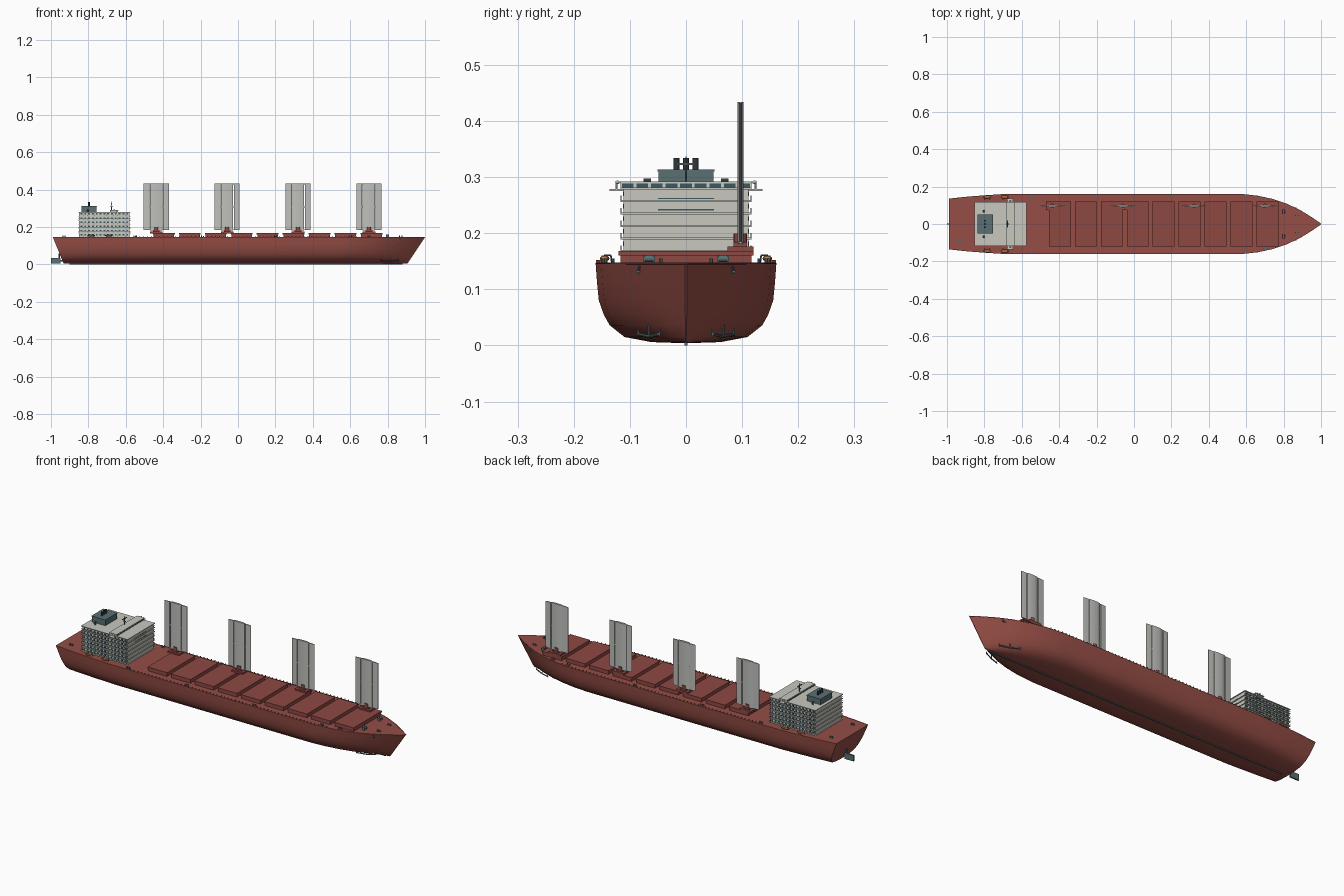
import bpy, bmesh, math
from mathutils import Matrix, Vector

if "Cube" in bpy.data.objects:
    bpy.data.objects.remove(bpy.data.objects["Cube"])

def mat(name, c):
    m = bpy.data.materials.new(name)
    m.diffuse_color = (*c, 1)
    m.use_nodes = True
    m.node_tree.nodes["Principled BSDF"].inputs["Base Color"].default_value = m.diffuse_color
    return m

RED = mat("hull_red", (0.30, 0.075, 0.06))
HATCH = mat("hatch_red", (0.27, 0.065, 0.055))
WHITE = mat("off_white", (0.58, 0.58, 0.53))
SAIL = mat("sail_grey", (0.52, 0.53, 0.50))
TEAL = mat("steel_teal", (0.10, 0.16, 0.17))
GLASS = mat("glass", (0.04, 0.10, 0.13))
DARK = mat("dark", (0.03, 0.04, 0.045))
ORANGE = mat("boat_orange", (0.55, 0.22, 0.07))
DECK = 0.146

class Part:
    """Collects primitives into one named object."""
    def __init__(self, name, material):
        self.name, self.m, self.bm = name, material, bmesh.new()

    def box(self, x0, x1, y0, y1, z0, z1):
        M = Matrix.Translation(((x0+x1)/2, (y0+y1)/2, (z0+z1)/2)) @ Matrix.Diagonal((x1-x0, y1-y0, z1-z0, 1))
        bmesh.ops.create_cube(self.bm, size=1, matrix=M)

    def rod(self, a, b, r, n=8, r2=None):
        a, b = Vector(a), Vector(b)
        d = b - a
        M = Matrix.Translation((a+b)/2) @ d.to_track_quat('Z', 'Y').to_matrix().to_4x4()
        bmesh.ops.create_cone(self.bm, cap_ends=True, segments=n, radius1=r,
                              radius2=r if r2 is None else r2, depth=d.length, matrix=M)

    def ball(self, c, s):
        bmesh.ops.create_uvsphere(self.bm, u_segments=12, v_segments=8, radius=1,
                                  matrix=Matrix.Translation(c) @ Matrix.Diagonal((*s, 1)))

    def prism(self, outline, z0, z1):
        lo = [self.bm.verts.new((x, y, z0)) for x, y in outline]
        hi = [self.bm.verts.new((x, y, z1)) for x, y in outline]
        n = len(lo)
        for i in range(n):
            self.bm.faces.new((lo[i], lo[(i+1) % n], hi[(i+1) % n], hi[i]))
        self.bm.faces.new(lo[::-1])
        self.bm.faces.new(hi)

    def done(self, smooth=False):
        bmesh.ops.recalc_face_normals(self.bm, faces=self.bm.faces)
        me = bpy.data.meshes.new(self.name)
        self.bm.to_mesh(me)
        self.bm.free()
        me.materials.append(self.m)
        ob = bpy.data.objects.new(self.name, me)
        bpy.context.collection.objects.link(ob)
        if smooth:
            bpy.ops.object.select_all(action='DESELECT')
            ob.select_set(True)
            bpy.context.view_layer.objects.active = ob
            bpy.ops.object.shade_smooth_by_angle(angle=math.radians(35))
        return ob

# Hull: one cross-section lofted along the plan outline, ends raked
PLAN = [(-0.99, .135), (-0.9, .145), (-0.8, .153), (-0.68, .161), (-0.3, .161), (0.2, .161), (0.57, .161),
        (0.66, .151), (0.74, .134), (0.82, .107), (0.89, .073), (0.95, .036), (1.0, .0015)]
SECTION = [(1, DECK), (.985, .112), (.965, .08), (.91, .055), (.845, .036), (.68, .015), (.38, .006), (0, .004)]

def half_width(x):
    for (xa, wa), (xb, wb) in zip(PLAN, PLAN[1:]):
        if x <= xb:
            return wa + (wb - wa) * (x - xa) / (xb - xa)
    return 0

p = Part("hull", RED)
rings = []
for x, w in PLAN:
    s = (x + 0.99) / 1.99
    ring = []
    for side, pts in ((1, SECTION), (-1, SECTION[-2::-1])):
        for f, z in pts:
            low = -0.932 + s * (0.905 + 0.932)
            ring.append(p.bm.verts.new((low + (x - low) * (z - .004) / (DECK - .004), side * f * w, z)))
    rings.append(ring)
for a, b in zip(rings, rings[1:]):
    for i in range(len(a) - 1):
        p.bm.faces.new((a[i], a[i+1], b[i+1], b[i]))
    p.bm.faces.new((a[-1], a[0], b[0], b[-1]))
p.bm.faces.new(rings[0])
p.bm.faces.new(rings[-1][::-1])
p.done(True)

p = Part("keel", TEAL)
p.box(-0.9, 0.88, -.003, .003, 0, .006)
p.done()

# Rudder and propeller at the stern
p = Part("rudder", TEAL)
p.box(-1.0, -0.948, -.004, .004, .004, .036)
p.rod((-0.956, 0, .03), (-0.956, 0, .06), .004)
p.rod((-0.95, 0, .02), (-0.92, 0, .02), .004)
p.done()

# Deck edge strip and railing
p = Part("deck_railing", RED)
for sd in (1, -1):
    for (xa, wa), (xb, wb) in zip(PLAN, PLAN[1:]):
        p.rod((xa, sd*(wa-.001), DECK), (xb, sd*max(wb-.001, 0), DECK), .0016, 6)
    for i in range(56):
        x = -0.55 + i * 0.0215
        y = sd * (half_width(x) - .002)
        p.box(x-.0018, x+.0018, y-.0018, y+.0018, DECK, DECK+.006)
p.done()

# Nine cargo hatches with coaming and overhanging cover
p = Part("cargo_hatches", HATCH)
for i in range(9):
    x = -0.455 + i * 0.1388
    p.box(x+.003, x+.114, -.117, .117, DECK-.002, .16)
    p.box(x, x+.117, -.12, .12, .16, .168)
p.done()

# Four rigid wing sails on pedestals along one side
sails, bases = Part("wing_sails", SAIL), Part("sail_pedestals", HATCH)
for i in range(4):
    cx, cy = -0.437 + i * 0.379, 0.097
    lens = [(-.034, .0), (-.03, .0035), (-.012, .0055), (.012, .0055), (.032, .0025)]
    sails.prism([(cx+x, cy+y) for x, y in lens] + [(cx+x, cy-y) for x, y in lens[:0:-1]], .182, .434)
    for s in (1, -1):
        flap = [(.036, .003), (.05, .0025), (.067, .0008), (.067, -.0008), (.05, -.0025), (.036, -.003)]
        sails.prism([(cx+s*x, cy+y) for x, y in flap], .184, .432)
        for z in (.186, .308, .43):
            sails.box(min(cx+s*.03, cx+s*.04), max(cx+s*.03, cx+s*.04), cy-.002, cy+.002, z-.002, z+.002)
    bases.box(cx-.034, cx+.034, cy-.023, cy+.023, .166, .176)
    bases.rod((cx, cy, .17), (cx, cy, .2), .012, 16)
    bases.box(cx-.018, cx+.018, cy-.012, cy+.012, .174, .184)
sails.done(True)
bases.done(True)

# Deckhouse: six storeys with slab ledges, side windows and balcony posts
p, g, r = Part("deckhouse", WHITE), Part("deckhouse_windows", GLASS), Part("balcony_rails", TEAL)
X0, X1, W, H = -0.853, -0.576, .117, .0223
p.box(X0+.004, X1-.004, -W+.006, W-.006, DECK-.002, .279)
for k in range(7):
    z = DECK + k * H
    p.box(X0, X1, -W, W, z-.0015, z+.002)
    if k == 6:
        break
    for sd in (1, -1):
        y = sd * (W - .0055)
        for j in range(13):
            x = X0 + .016 + j * .0204
            g.box(x-.005, x+.005, y-.001, y+.001, z+.009, z+.017)
            r.box(x+.0094, x+.0108, sd*(W-.001)-.0008, sd*(W-.001)+.0008, z, z+.009)
        r.box(X0, X1, sd*(W-.001)-.0008, sd*(W-.001)+.0008, z+.0085, z+.0098)
for z in (.262, .242):
    g.box(X1-.005, X1-.003, -.05, .05, z-.001, z+.001)
p.done()

# Navigating bridge with wings and window band
p = Part("bridge", WHITE)
p.box(-0.682, -0.642, -W, W, .279, .291)
p.box(-0.684, -0.640, -W-.001, W+.001, .289, .292)
p.box(-0.678, -0.646, -.136, .136, .2755, .2785)
for sd in (1, -1):
    for x in (-.676, -.648):
        p.rod((x, sd*.124, .278), (x, sd*.124, .29), .0015, 6)
    p.ball((-.662, sd*.122, .291), (.004, .004, .003))
    p.rod((-.676, sd*.134, .277), (-.648, sd*.134, .277), .002, 6)
p.done()
for i in range(9):
    y = -.104 + i * .026
    g.box(-.643, -.6405, y-.0105, y+.0105, .2805, .2885)
    g.box(-.6835, -.681, y-.0105, y+.0105, .2805, .2885)
g.done()
r.done()

# Radar mast
p = Part("radar_mast", TEAL)
p.rod((-.676, 0, .28), (-.676, 0, .337), .0022, 8, .0012)
p.box(-.679, -.673, -.018, .018, .322, .325)
p.box(-.684, -.668, -.002, .002, .308, .311)
p.done()

# Funnel casing with three exhaust pipes
p = Part("funnel_casing", TEAL)
p.box(-.836, -.756, -.049, .049, .279, .311)
p.box(-.838, -.754, -.051, .051, .310, .314)
p.done()
p = Part("exhaust_pipes", DARK)
for y in (-.017, 0, .017):
    p.rod((-.797, y, .312), (-.797, y, .334), .0052, 12)
p.done(True)

# Roof ventilators, mooring winches, bollards
p = Part("winches_and_vents", TEAL)
for sd in (1, -1):
    p.rod((-.803, sd*.068, .279), (-.803, sd*.068, .295), .003, 8)
    p.rod((-.803, sd*.062, .294), (-.803, sd*.076, .294), .0035, 10)
    p.rod((.8, sd*.056, .155), (.8, sd*.076, .155), .006, 12)
    for y in (.057, .075):
        p.box(.792, .808, sd*y-.0015, sd*y+.0015, DECK-.001, .161)
    for x, y in ((.6, .143), (.7, .13), (-.2, .148), (.2, .148), (-.55, .148), (.87, .045), (-.93, .09)):
        for d in (-.006, .006):
            p.rod((x+d, sd*y, DECK-.001), (x+d, sd*y, .155), .0028, 8)
        p.box(x-.01, x+.01, sd*y-.004, sd*y+.004, DECK-.001, .148)
p.done(True)

# Lifeboats on davits, two per side
p, d = Part("lifeboats", ORANGE), Part("davits", TEAL)
for sd in (1, -1):
    for x in (-.785, -.69):
        p.ball((x, sd*.145, .155), (.021, .0085, .005))
        p.box(x-.011, x+.011, sd*.145-.006, sd*.145+.006, .155, .1605)
        for dx in (-.013, .013):
            d.rod((x+dx, sd*.132, DECK-.001), (x+dx, sd*.134, .161), .0015, 6)
            d.rod((x+dx, sd*.134, .161), (x+dx, sd*.146, .161), .0013, 6)
p.done(True)
d.done()

# Anchors: small stowed pair and larger low pair near the bow
p = Part("anchors", TEAL)
for sd in (1, -1):
    p.rod((.868, sd*.083, .142), (.86, sd*.085, .13), .0025, 8)
    p.box(.853, .87, sd*.085-.003, sd*.085+.003, .129, .134)
    p.rod((.81, sd*.066, .016), (.81, sd*.066, .048), .0022, 8)
    for a, b in ((-.045, .0), (.045, 0)):
        p.rod((.81, sd*.066, .016), (.81+a, sd*(.066-a*.4), .02), .003, 8)
        p.rod((.81+a, sd*(.066-a*.4), .018), (.81+a*1.05, sd*(.066-a*.45), .03), .004, 6, .0005)
p.done()
